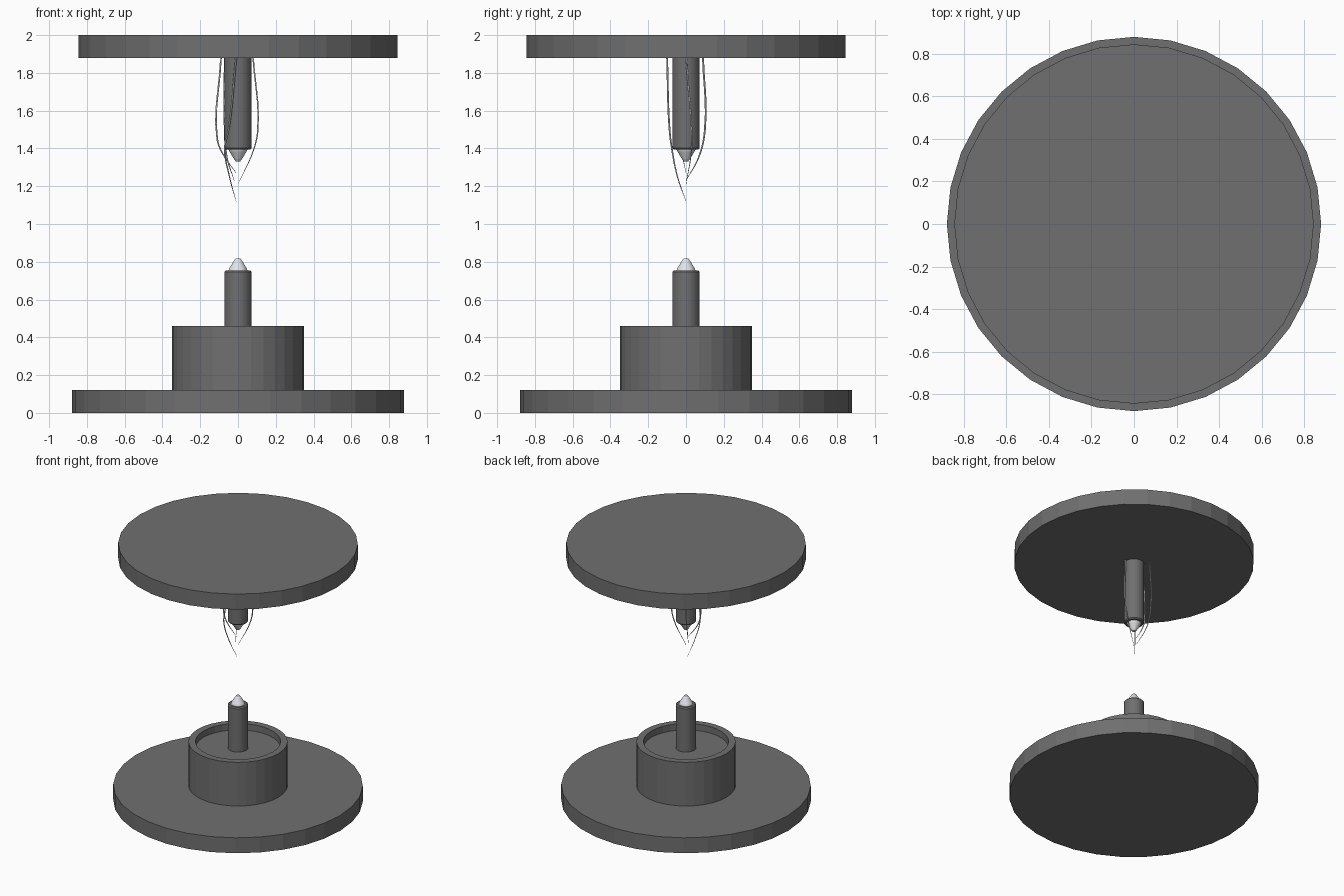
import bpy, bmesh, math

if "Cube" in bpy.data.objects:
    bpy.data.objects.remove(bpy.data.objects["Cube"])

def mat(name, rgb):
    m = bpy.data.materials.new(name)
    m.diffuse_color = (*rgb, 1)
    m.use_nodes = True
    m.node_tree.nodes["Principled BSDF"].inputs["Base Color"].default_value = m.diffuse_color
    return m

grey = mat("dark grey metal", (0.16, 0.16, 0.16))
pale = mat("pale spark", (0.85, 0.87, 0.9))

def lathe(name, profile, material, n=32):
    """Closed solid of revolution from (radius, z) points; ends are capped."""
    bm = bmesh.new()
    rings = [[bm.verts.new((r * math.sin(2 * math.pi * i / n),
                            r * math.cos(2 * math.pi * i / n), z))
              for i in range(n)] for r, z in profile]
    for a, b in zip(rings, rings[1:]):
        for i in range(n):
            j = (i + 1) % n
            bm.faces.new((a[i], a[j], b[j], b[i]))
    bm.faces.new(rings[0])
    bm.faces.new(rings[-1])
    bmesh.ops.recalc_face_normals(bm, faces=bm.faces)
    me = bpy.data.meshes.new(name)
    bm.to_mesh(me)
    bm.free()
    me.materials.append(material)
    ob = bpy.data.objects.new(name, me)
    bpy.context.collection.objects.link(ob)
    return ob

# Floor disc and ceiling disc
lathe("base_disc", [(0.88, 0), (0.88, 0.12)], grey)
lathe("top_disc", [(0.845, 1.88), (0.845, 2.0)], grey)

# Cup with a shallow recess
lathe("cup", [(0.35, 0.12), (0.35, 0.46), (0.30, 0.46), (0.30, 0.41)], grey)

# Two facing rods, each with a chamfered end and a pale pointed tip
for label, root, end, s in (("lower", 0.41, 0.755, 1), ("upper", 1.88, 1.395, -1)):
    lathe(label + "_rod", [(0.072, root), (0.072, end - s * 0.008), (0.065, end)], grey)
    lathe(label + "_tip", [(0.05, end), (0.045, end + s * 0.012),
                           (0.022, end + s * 0.05), (0.012, end + s * 0.063)], pale)

# Thin tapering sparks hanging round the upper rod
strands = [
    [(-.01, -.10, 1.88), (-.05, -.087, 1.5), (-.07, -.075, 1.4), (-.045, -.045, 1.25), (-.01, 0, 1.12)],
    [(-.09, -.01, 1.88), (-.11, -.02, 1.45), (-.085, -.02, 1.38), (-.01, 0, 1.27)],
    [(.08, .0, 1.88), (.105, .03, 1.5), (.085, .03, 1.4), (0, 0, 1.21)],
    [(-.07, .09, 1.88), (-.07, .10, 1.5), (-.06, .07, 1.36), (-.02, 0, 1.23)],
]
for k, pts in enumerate(strands):
    cu = bpy.data.curves.new(f"spark_{k + 1}", 'CURVE')
    cu.dimensions = '3D'
    cu.bevel_depth = 0.005
    cu.bevel_resolution = 0
    cu.resolution_u = 5
    cu.use_fill_caps = True
    sp = cu.splines.new('BEZIER')
    sp.bezier_points.add(len(pts) - 1)
    for i, (bp, p) in enumerate(zip(sp.bezier_points, pts)):
        bp.co = p
        bp.radius = 1 - 0.8 * (i / (len(pts) - 1)) ** 3
        bp.handle_left_type = bp.handle_right_type = 'AUTO'
    cu.materials.append(pale)
    ob = bpy.data.objects.new(f"spark_{k + 1}", cu)
    bpy.context.collection.objects.link(ob)
